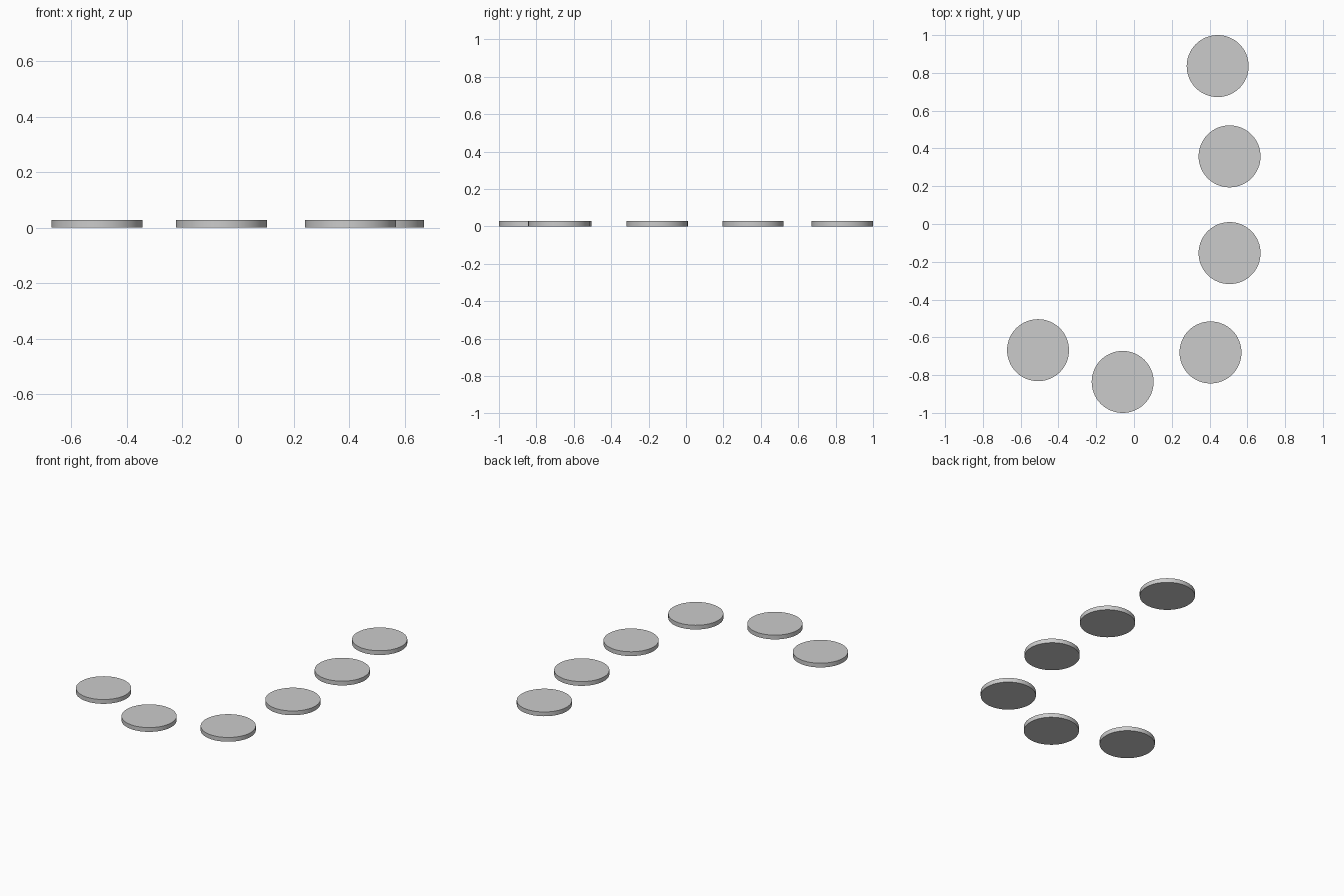
import bpy

if "Cube" in bpy.data.objects:
    bpy.data.objects.remove(bpy.data.objects["Cube"])

RADIUS = 0.164
HEIGHT = 0.028

# Disc centres along the curved path, back to front-left
CENTRES = [
    (0.443, 0.836),
    (0.506, 0.358),
    (0.506, -0.154),
    (0.405, -0.680),
    (-0.060, -0.836),
    (-0.508, -0.668),
]


def stepping_disc(index, x, y):
    bpy.ops.mesh.primitive_cylinder_add(
        vertices=64, radius=RADIUS, depth=HEIGHT, location=(x, y, HEIGHT / 2))
    disc = bpy.context.object
    disc.name = f"stepping_disc_{index}"
    # Round wall smooth, rims crisp
    bpy.ops.object.shade_smooth_by_angle()


# Row of flat round discs
for i, (x, y) in enumerate(CENTRES, 1):
    stepping_disc(i, x, y)
